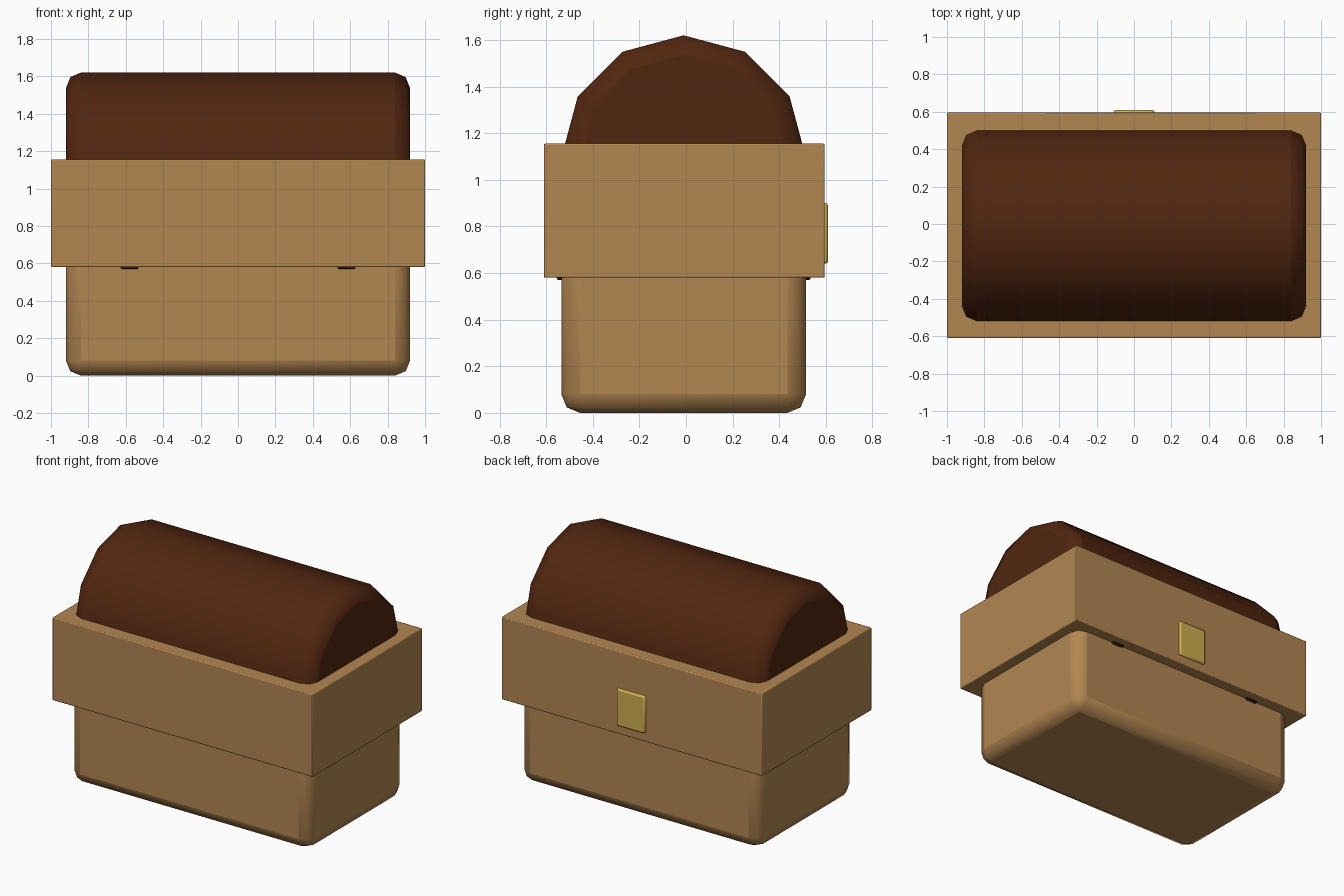
import bpy, bmesh, math

if "Cube" in bpy.data.objects:
    bpy.data.objects.remove(bpy.data.objects["Cube"])


def material(name, rgb):
    m = bpy.data.materials.new(name)
    m.diffuse_color = (*rgb, 1)
    m.use_nodes = True
    m.node_tree.nodes["Principled BSDF"].inputs["Base Color"].default_value = m.diffuse_color
    return m


TAN = material("tan wood", (0.45, 0.24, 0.083))
BROWN = material("dark brown wood", (0.083, 0.019, 0.005))
GOLD = material("brass", (0.62, 0.43, 0.08))
IRON = material("dark iron", (0.03, 0.012, 0.006))


def prism(name, profile, x0, x1, mat, bevel, segments=2):
    """Extrude a (y, z) profile along x, then round its sharp edges."""
    bm = bmesh.new()
    face = bm.faces.new([bm.verts.new((x0, y, z)) for y, z in profile])
    out = bmesh.ops.extrude_face_region(bm, geom=[face])
    for v in out["geom"]:
        if isinstance(v, bmesh.types.BMVert):
            v.co.x = x1
    bmesh.ops.recalc_face_normals(bm, faces=bm.faces)
    me = bpy.data.meshes.new(name)
    bm.to_mesh(me)
    bm.free()
    me.materials.append(mat)
    ob = bpy.data.objects.new(name, me)
    bpy.context.collection.objects.link(ob)
    if bevel:
        b = ob.modifiers.new("bevel", "BEVEL")
        b.width, b.segments = bevel, segments
        b.limit_method, b.angle_limit = "ANGLE", math.radians(40)
    bpy.ops.object.select_all(action="DESELECT")
    bpy.context.view_layer.objects.active = ob
    ob.select_set(True)
    bpy.ops.object.shade_smooth_by_angle(angle=math.radians(60))
    return ob


def box(name, x0, x1, y0, y1, z0, z1, mat, bevel, segments=2):
    return prism(name, [(y0, z0), (y1, z0), (y1, z1), (y0, z1)],
                 x0, x1, mat, bevel, segments)


# lower body and the wide band around it
box("chest_body", -0.92, 0.92, -0.535, 0.515, 0.0, 1.05, TAN, 0.08)
box("chest_band", -1.0, 1.0, -0.61, 0.595, 0.58, 1.155, TAN, 0.006)

# domed lid: half of a twelve-sided barrel
R, CY, CZ = 0.525, -0.01, 1.095
arc = [(CY + R * math.cos(math.radians(a)), CZ + R * math.sin(math.radians(a)))
       for a in range(0, 181, 30)]
prism("lid", arc + [(CY - R, 0.85), (CY + R, 0.85)], -0.92, 0.92, BROWN, 0.08)

# latch plate on the back
box("latch", -0.11, 0.11, 0.57, 0.61, 0.64, 0.90, GOLD, 0.012)

# straps peeking out below the band
for side, x in (("left", -0.58), ("right", 0.58)):
    box("strap_" + side, x - 0.047, x + 0.047, -0.555, 0.535, 0.57, 0.75, IRON, 0.008)
